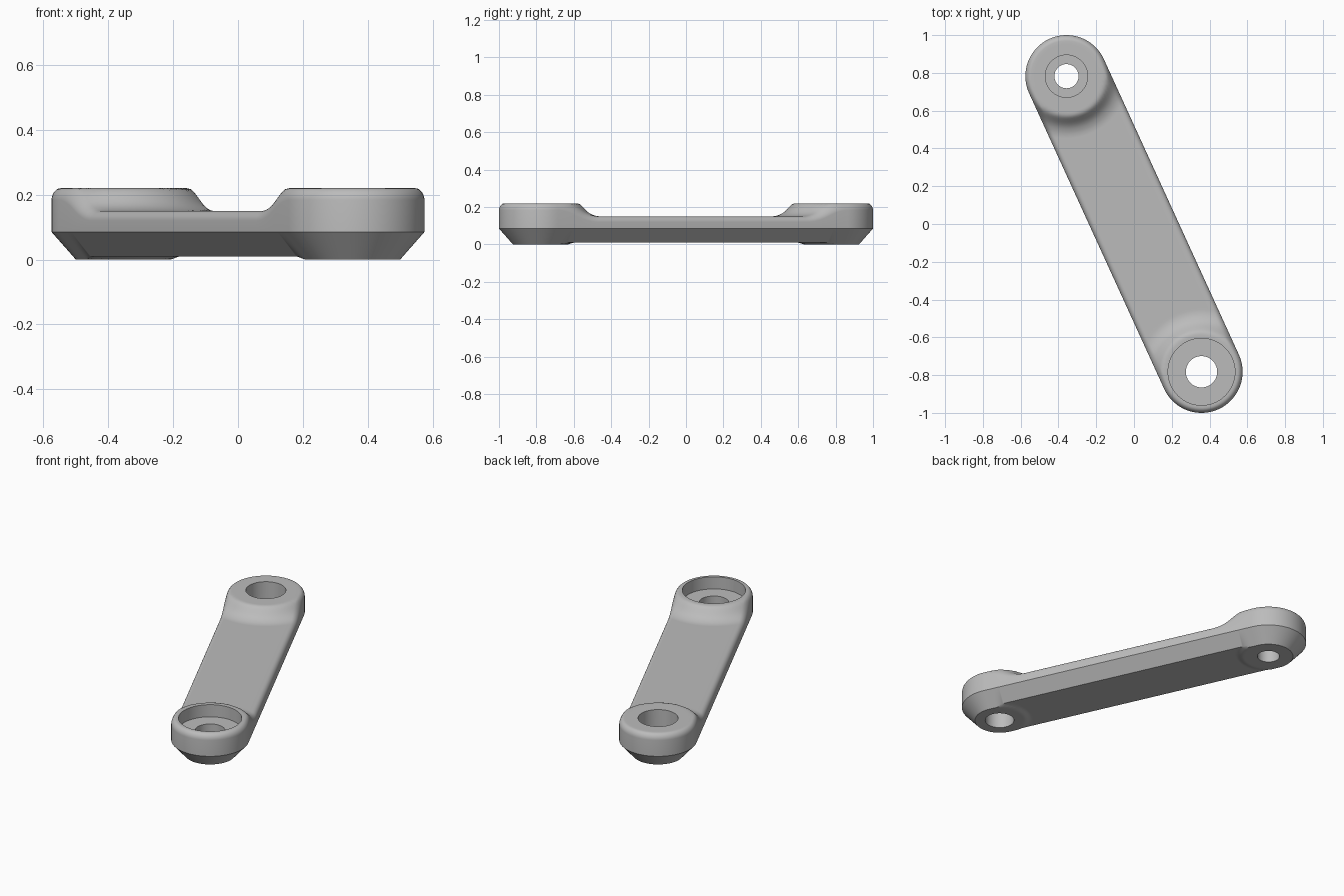
import bpy, bmesh, math
from mathutils import Matrix

cube = bpy.data.objects.get("Cube")
if cube:
    bpy.data.objects.remove(cube, do_unlink=True)

R = 0.2175                    # outline radius
END = (0.3575, -0.7825)       # centre of the front boss; the back one mirrors it
HALF = math.hypot(*END)
EDGE = 0.03                   # top edge rounding
CH_W, CH_H = 0.075, 0.085     # bottom chamfer
ARM_TOP, ARM_BOTTOM = 0.15, 0.01

grey = bpy.data.materials.new("light grey")
grey.use_nodes = True
colour = (0.5, 0.5, 0.5, 1)
grey.diffuse_color = colour
grey.node_tree.nodes["Principled BSDF"].inputs["Base Color"].default_value = colour


def lerp_profile(points, r):
    """Height of a radial profile at distance r."""
    for (r0, z0), (r1, z1) in zip(points, points[1:]):
        if r <= r1:
            return z0 + (z1 - z0) * max(0, (r - r0) / (r1 - r0))
    return points[-1][1]


FLARE = [(0.2, 0.22), (0.215, 0.216), (0.23, 0.201), (0.25, 0.18),
         (0.265, 0.168), (0.28, 0.16), (0.3, 0.153), (0.32, ARM_TOP)]
FOOT = [(0.15, 0), (0.18, ARM_BOTTOM)]


def boss_distance(x, y):
    return math.hypot(abs(x) - HALF, y)


def top_height(x, y, d):
    drop = EDGE - math.sqrt(max(0, EDGE**2 - (EDGE - d)**2)) if d < EDGE else 0
    return lerp_profile(FLARE, boss_distance(x, y)) - drop


def bottom_height(x, y, d):
    return max(lerp_profile(FOOT, boss_distance(x, y)), CH_H * (1 - d / CH_W))


# Outline stations: (centre on axis, outward direction), dense beside the bosses
STEPS = 32
near = [HALF - 0.36 * i / 40 for i in range(41)]
side = near + [-x for x in reversed(near)]
stations = [(HALF, math.pi * (i / STEPS - 0.5)) for i in range(STEPS)]
stations += [(x, math.pi / 2) for x in side]
stations += [(-HALF, math.pi * (i / STEPS + 0.5)) for i in range(1, STEPS)]
stations += [(-x, -math.pi / 2) for x in side[:-1]]

# Inset rings, from the bottom axis out to the rim and back to the top axis
rounding = [EDGE * (1 - math.cos(math.pi / 2 * i / 6)) for i in range(7)]
inner = [EDGE + (R - EDGE) * i / 12 for i in range(1, 13)]
foot = [CH_W + (R - CH_W) * i / 8 for i in range(9)]
rings = [(d, bottom_height) for d in reversed(foot)]
rings += [(CH_W * (1 - ARM_BOTTOM / CH_H), bottom_height), (0, bottom_height)]
rings += [(d, top_height) for d in rounding + inner]

bm = bmesh.new()
loops = []
for d, height in rings:
    loop = []
    for cx, a in stations:
        x, y = cx + (R - d) * math.cos(a), (R - d) * math.sin(a)
        loop.append(bm.verts.new((x, y, height(x, y, d))))
    loops.append(loop)
n = len(stations)
for low, high in zip(loops, loops[1:]):
    for i in range(n):
        j = (i + 1) % n
        bm.faces.new((low[i], low[j], high[j], high[i]))
bmesh.ops.remove_doubles(bm, verts=bm.verts, dist=1e-5)
bmesh.ops.recalc_face_normals(bm, faces=bm.faces)
bm.transform(Matrix.Rotation(math.atan2(END[1], END[0]), 4, "Z"))
mesh = bpy.data.meshes.new("link_arm")
bm.to_mesh(mesh)
bm.free()
arm = bpy.data.objects.new("link_arm", mesh)
bpy.context.collection.objects.link(arm)
mesh.materials.append(grey)


# Through holes and counterbores
def bore(name, sign, radius, floor):
    top = 0.4
    bpy.ops.mesh.primitive_cylinder_add(
        vertices=64, radius=radius, depth=top - floor,
        location=(sign * END[0], sign * END[1], (top + floor) / 2))
    cutter = bpy.context.object
    cutter.name = name
    cutter.data.materials.append(grey)
    mod = arm.modifiers.new(name, "BOOLEAN")
    mod.operation, mod.solver, mod.object = "DIFFERENCE", "EXACT", cutter
    bpy.context.view_layer.objects.active = arm
    bpy.ops.object.modifier_apply(modifier=name)
    bpy.data.objects.remove(cutter, do_unlink=True)


bore("front_hole", 1, 0.083, -0.2)
bore("front_counterbore", 1, 0.177, 0.145)
bore("back_hole", -1, 0.064, -0.2)
bore("back_counterbore", -1, 0.112, 0.08)

bpy.ops.object.select_all(action="DESELECT")
arm.select_set(True)
bpy.context.view_layer.objects.active = arm
bpy.ops.object.shade_smooth_by_angle(angle=math.radians(30))
